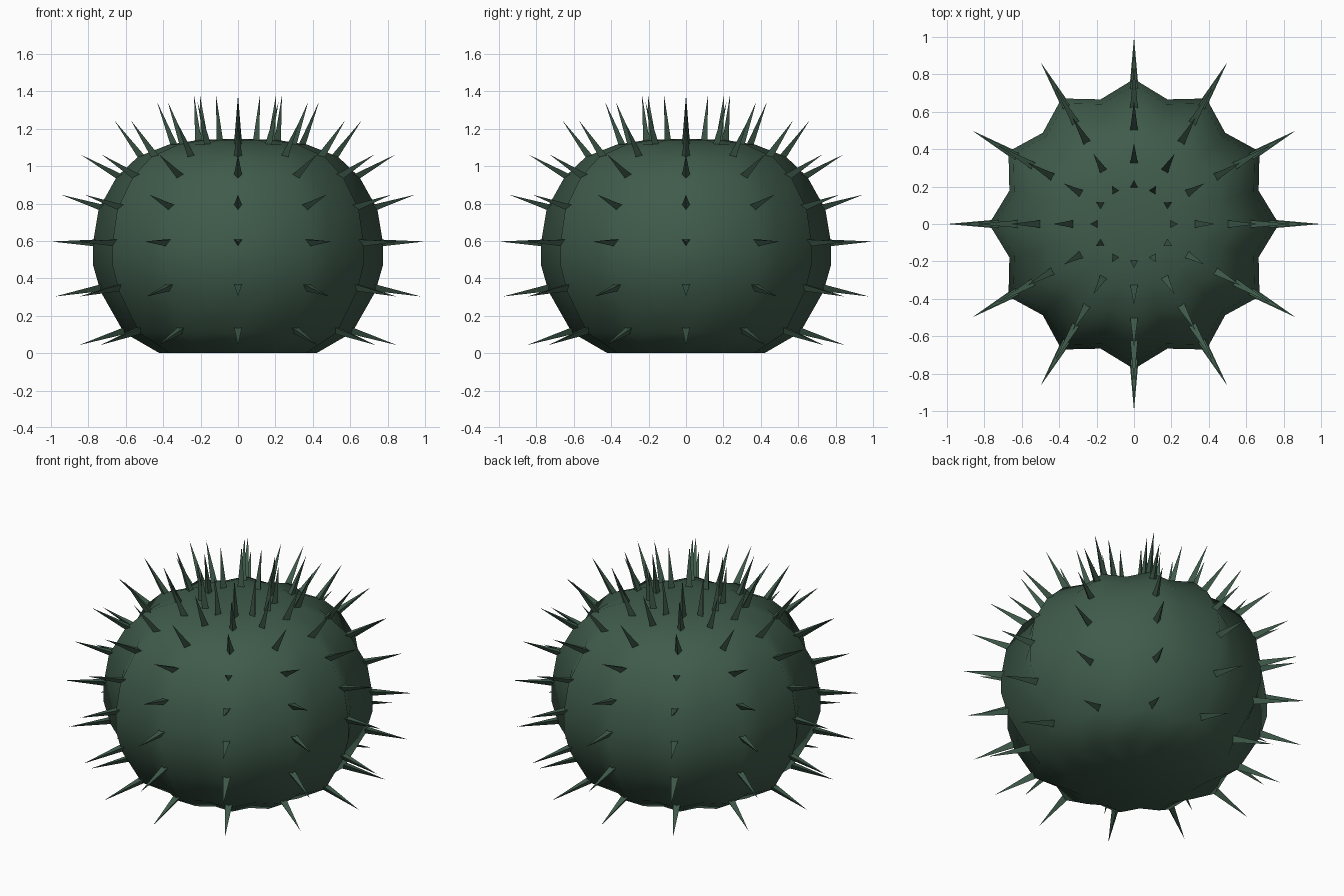
import bpy, bmesh
from math import sin, cos, pi
from mathutils import Vector

cube = bpy.data.objects.get("Cube")
if cube:
    bpy.data.objects.remove(cube, do_unlink=True)

RIBS = 12
VALLEY = 0.89

green = bpy.data.materials.new("cactus green")
green.use_nodes = True
colour = (0.05, 0.105, 0.07, 1)
green.diffuse_color = colour
green.node_tree.nodes["Principled BSDF"].inputs["Base Color"].default_value = colour


def make_object(name, bm, smooth):
    bmesh.ops.recalc_face_normals(bm, faces=bm.faces)
    for face in bm.faces:
        face.smooth = smooth
    mesh = bpy.data.meshes.new(name)
    bm.to_mesh(mesh)
    bm.free()
    mesh.materials.append(green)
    obj = bpy.data.objects.new(name, mesh)
    bpy.context.collection.objects.link(obj)
    return obj


# Ribbed body: lathe of the ridge profile (radius, height), pulled in at valleys
profile = [(0.42, 0), (0.61, 0.11), (0.735, 0.33), (0.775, 0.47), (0.775, 0.59),
           (0.745, 0.77), (0.65, 0.94), (0.535, 1.05), (0.37, 1.115), (0.21, 1.14)]
bm = bmesh.new()
count = RIBS * 2
rings = []
for radius, z in profile:
    ring = []
    for i in range(count):
        r = radius * (VALLEY if i % 2 else 1)
        a = 2 * pi * i / count
        ring.append(bm.verts.new((r * cos(a), r * sin(a), z)))
    rings.append(ring)
for low, high in zip(rings, rings[1:]):
    for i in range(count):
        j = (i + 1) % count
        bm.faces.new((low[i], low[j], high[j], high[i]))
for ring, z in ((rings[0], 0), (rings[-1], 1.147)):
    centre = bm.verts.new((0, 0, z))
    for i in range(count):
        bm.faces.new((ring[i], ring[(i + 1) % count], centre))
make_object("cactus_body", bm, True)

# Spines: three-sided spikes along each ridge, as base and tip (radius, height)
spines = [((0.61, 0.125), (0.85, 0.043)), ((0.735, 0.355), (0.978, 0.303)),
          ((0.765, 0.595), (1.0, 0.597)), ((0.715, 0.78), (0.946, 0.847)),
          ((0.625, 0.945), (0.842, 1.062)), ((0.51, 1.05), (0.66, 1.243)),
          ((0.335, 1.11), (0.433, 1.343)), ((0.205, 1.125), (0.235, 1.38))]
bm = bmesh.new()
for k in range(RIBS):
    a = 2 * pi * k / RIBS
    outward = Vector((cos(a), sin(a), 0))
    side = Vector((-sin(a), cos(a), 0))
    for (r0, z0), (r1, z1) in spines:
        base = outward * r0 + Vector((0, 0, z0))
        tip = outward * r1 + Vector((0, 0, z1))
        axis = (tip - base).normalized()
        down = side.cross(axis)
        if down.z > 0:
            down.negate()
        base -= axis * 0.02
        tri = [bm.verts.new(base + 0.026 * (down * cos(t) + side * sin(t)))
               for t in (0, 2 * pi / 3, 4 * pi / 3)]
        point = bm.verts.new(tip)
        bm.faces.new(tri)
        for i in range(3):
            bm.faces.new((tri[i], tri[(i + 1) % 3], point))
make_object("cactus_spines", bm, False)
